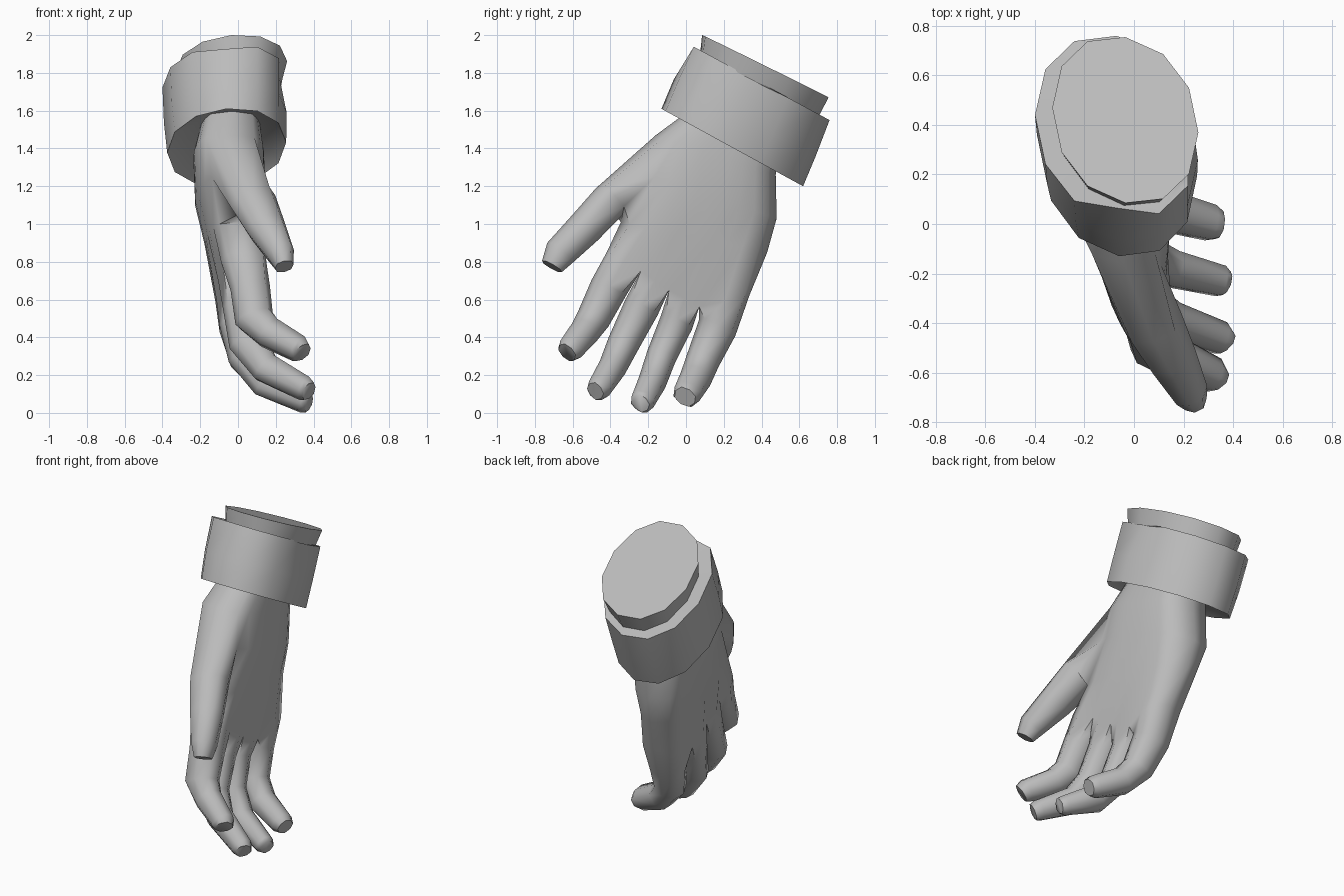
import bpy, bmesh, math
from mathutils import Vector

old = bpy.data.objects.get("Cube")
if old:
    bpy.data.objects.remove(old)

grey = bpy.data.materials.new("plain grey")
grey.use_nodes = True
colour = (0.5, 0.5, 0.5, 1)
grey.diffuse_color = colour
grey.node_tree.nodes["Principled BSDF"].inputs["Base Color"].default_value = colour


def finish(bm, name, angle):
    """Turn the bmesh into a smooth shaded object."""
    bmesh.ops.recalc_face_normals(bm, faces=bm.faces)
    mesh = bpy.data.meshes.new(name)
    bm.to_mesh(mesh)
    bm.free()
    mesh.materials.append(grey)
    ob = bpy.data.objects.new(name, mesh)
    bpy.context.collection.objects.link(ob)
    bpy.ops.object.select_all(action='DESELECT')
    ob.select_set(True)
    bpy.context.view_layer.objects.active = ob
    bpy.ops.object.shade_smooth_by_angle(angle=math.radians(angle))


def add_ring(bm, points):
    return [bm.verts.new(p) for p in points]


def bridge(bm, a, b, skip=()):
    """Quads between two equal rings, leaving out the skipped steps."""
    n = len(a)
    for i in range(n):
        j = (i + 1) % n
        if i not in skip:
            bm.faces.new((a[i], a[j], b[j], b[i]))


def oval(centre, wide, thick, n=8, power=0.85):
    """Squarish oval ring spanned by two half-axis vectors."""
    def sq(v):
        return math.copysign(abs(v) ** power, v)
    turns = [math.tau * i / n for i in range(n)]
    return [centre + wide * sq(math.cos(t)) + thick * sq(math.sin(t)) for t in turns]


def grow_digit(bm, base, path):
    """Extend an eight point loop along (x, y, z, half width, half thickness)."""
    pts = [Vector(p[:3]) for p in path]
    last = base
    for i, p in enumerate(path):
        t = (pts[min(i + 1, len(pts) - 1)] - pts[max(i - 1, 0)]).normalized()
        wide = t.cross(Vector((1, 0, 0))).normalized()
        ring = add_ring(bm, oval(pts[i], wide * p[3], t.cross(wide) * p[4]))
        bridge(bm, last, ring)
        last = ring
    bm.faces.new(last)


hand = bmesh.new()

# Palm rings: thumb-side edge, outer edge, half thickness
# Ring order: thumb-side point, nine back points, outer point, nine palm points
palm = [
    ((-0.03, 0.07, 1.64), (-0.05, 0.50, 1.44), 0.15),
    ((-0.04, -0.16, 1.47), (-0.06, 0.475, 1.26), 0.185),
    ((-0.01, -0.21, 1.26), (-0.07, 0.48, 1.03), 0.18),
    ((0.01, -0.345, 1.01), (-0.05, 0.43, 0.85), 0.15),
]
rows = []
for front, outer, thick in palm:
    a, b = Vector(front), Vector(outer)
    backs, palms = [], []
    for j in range(9):
        u = 0.06 + 0.88 * j / 8
        h = Vector((thick * (1 - 0.45 * abs(2 * u - 1) ** 3), 0, 0))
        backs.append(a.lerp(b, u) - h)
        palms.append(a.lerp(b, u) + h)
    rows.append(add_ring(hand, [a, *backs, b, *reversed(palms)]))

# Knuckle row: five boundaries between the digits, each with back, side and palm points
webs = [Vector(p) for p in ((0.04, -0.42, 0.85), (0.02, -0.24, 0.75), (0.01, -0.09, 0.65),
                            (0.0, 0.07, 0.56), (0.0, 0.335, 0.62))]
sides = add_ring(hand, webs)
backs, palms = [], []
for j in range(9):
    mid = webs[j // 2].lerp(webs[(j + 1) // 2], 0.5)
    if j in (0, 8):
        mid = mid.lerp(webs[1 if j == 0 else 3], 0.1)
    h = Vector((0.12 if j % 2 else 0.095, 0, 0))
    backs.append(hand.verts.new(mid - h))
    palms.append(hand.verts.new(mid + h))
rows.append([sides[0], *backs, sides[4], *reversed(palms)])

# Skin the palm, leaving a loop open for the thumb
hand.faces.new(rows[0])
for i in range(4):
    bridge(hand, rows[i], rows[i + 1], skip=(0, 19) if i in (1, 2) else ())

thumb_base = [rows[1][0], rows[1][1], rows[2][1], rows[3][1],
              rows[3][0], rows[3][19], rows[2][19], rows[1][19]]
grow_digit(hand, thumb_base, [
    (0.08, -0.405, 1.12, 0.10, 0.125), (0.15, -0.535, 0.98, 0.095, 0.105),
    (0.225, -0.67, 0.845, 0.085, 0.075), (0.245, -0.71, 0.775, 0.06, 0.05)])

# Four curled fingers grown from the knuckle row
fingers = [
    [(0.065, -0.41, 0.66, 0.10, 0.105), (0.085, -0.49, 0.50, 0.09, 0.105),
     (0.165, -0.54, 0.425, 0.08, 0.085), (0.32, -0.61, 0.34, 0.07, 0.07),
     (0.34, -0.63, 0.32, 0.055, 0.055)],
    [(0.025, -0.235, 0.56, 0.095, 0.105), (0.05, -0.33, 0.37, 0.085, 0.10),
     (0.145, -0.39, 0.24, 0.075, 0.085), (0.35, -0.46, 0.13, 0.065, 0.065),
     (0.375, -0.48, 0.115, 0.05, 0.05)],
    [(0.005, -0.05, 0.48, 0.09, 0.105), (0.04, -0.13, 0.30, 0.08, 0.095),
     (0.145, -0.18, 0.16, 0.075, 0.085), (0.35, -0.23, 0.06, 0.065, 0.06),
     (0.375, -0.24, 0.05, 0.05, 0.045)],
    [(0.01, 0.165, 0.45, 0.105, 0.11), (0.05, 0.09, 0.28, 0.09, 0.095),
     (0.14, 0.05, 0.18, 0.085, 0.085), (0.31, 0.005, 0.10, 0.075, 0.07),
     (0.345, -0.005, 0.085, 0.06, 0.05)],
]
for k, path in enumerate(fingers):
    j = 2 * k
    base = [sides[k], *backs[j:j + 3], sides[k + 1], *reversed(palms[j:j + 3])]
    grow_digit(hand, base, path)
finish(hand, "hand", 60)

# Cuff: slanted sleeve with two dents in its upper edge and a raised inner collar
DENTS = (0, 9)


def cuff_ring(bm, x, y, z, half_x, half_y, half_z, dent=0):
    centre = Vector((x, y, z))
    ring = oval(centre, Vector((half_x, -0.05, 0.027)), Vector((0, half_y, half_z)), 12, 0.95)
    for i in DENTS:
        ring[i] = ring[i].lerp(centre, dent)
    return add_ring(bm, ring)


cuff = bmesh.new()
rings = [
    cuff_ring(cuff, -0.03, 0.26, 1.46, 0.24, 0.29, -0.16),
    cuff_ring(cuff, -0.06, 0.245, 1.405, 0.315, 0.375, -0.205),
    cuff_ring(cuff, -0.067, 0.31, 1.56, 0.325, 0.375, -0.205),
    cuff_ring(cuff, -0.07, 0.39, 1.75, 0.33, 0.37, -0.20, 0.12),
    cuff_ring(cuff, -0.04, 0.39, 1.74, 0.275, 0.315, -0.165),
    cuff_ring(cuff, -0.035, 0.42, 1.835, 0.295, 0.335, -0.165),
]
for lower, upper in zip(rings, rings[1:]):
    bridge(cuff, lower, upper)
cuff.faces.new(rings[0])
cuff.faces.new(rings[-1])
finish(cuff, "cuff", 60)
